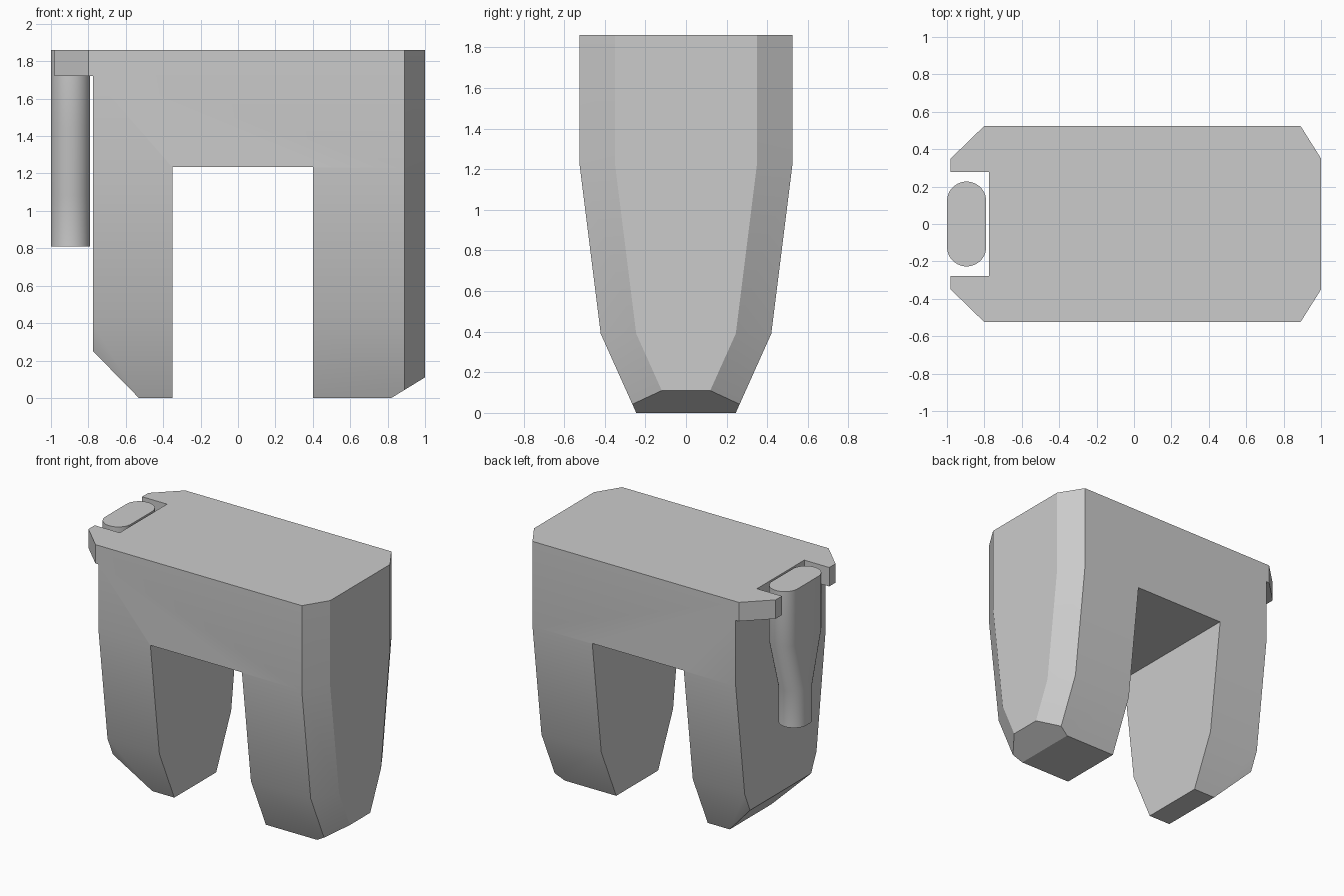
import bpy, bmesh, math
from mathutils import Vector

if "Cube" in bpy.data.objects:
    bpy.data.objects.remove(bpy.data.objects["Cube"])

grey = bpy.data.materials.new("light grey")
grey.diffuse_color = (0.6, 0.6, 0.6, 1)
grey.use_nodes = True
grey.node_tree.nodes["Principled BSDF"].inputs["Base Color"].default_value = grey.diffuse_color


def finish(name, bm):
    bmesh.ops.recalc_face_normals(bm, faces=bm.faces)
    mesh = bpy.data.meshes.new(name)
    bm.to_mesh(mesh)
    bm.free()
    ob = bpy.data.objects.new(name, mesh)
    bpy.context.collection.objects.link(ob)
    return ob


def box(lo, hi):
    lo, hi = Vector(lo), Vector(hi)
    bm = bmesh.new()
    bmesh.ops.create_cube(bm, size=1)
    for v in bm.verts:
        v.co = (lo + hi) / 2 + v.co * (hi - lo)
    return bm


def trim(bm, point, normal):
    # slice off everything on the normal side of a plane and cap the cut
    geom = bm.verts[:] + bm.edges[:] + bm.faces[:]
    cut = bmesh.ops.bisect_plane(bm, geom=geom, dist=1e-5, plane_co=point,
                                 plane_no=Vector(normal).normalized(), clear_outer=True)
    edges = [e for e in cut["geom_cut"] if isinstance(e, bmesh.types.BMEdge)]
    bmesh.ops.holes_fill(bm, edges=edges)


def select(ob):
    bpy.ops.object.select_all(action='DESELECT')
    ob.select_set(True)
    bpy.context.view_layer.objects.active = ob


def smooth(ob):
    ob.data.materials.clear()
    ob.data.materials.append(grey)
    select(ob)
    bpy.ops.object.shade_smooth_by_angle(angle=math.radians(30))


# Body: a block trimmed to its tapered, chamfered hull
bm = box((-0.98, -0.525, 0), (1, 0.525, 1.86))
for s in (1, -1):
    trim(bm, (0, s * 0.525, 1.23), (0, s * 0.84, -0.105))     # gentle side taper
    trim(bm, (0, s * 0.42, 0.39), (0, s * 0.39, -0.175))      # steep taper at the feet
    trim(bm, (-0.8, s * 0.525, 1.8), (-0.175, s * 0.18, 0))   # corners of the lip
# Right-hand vertical chamfers follow the tapered sides
for s in (1, -1):
    for y, z, dy, dz in ((0.525, 1.23, 1, 0), (0.525, 1.23, 0.84, -0.105),
                         (0.42, 0.39, 0.39, -0.175)):
        trim(bm, (0.89, s * y, z), (dy * 0.175 / 0.11, s * dy, dz))
trim(bm, (-0.53, 0, 0), (-0.25, 0, -0.245))                   # left toe
trim(bm, (0.82, 0, 0), (0.11, 0, -0.18))                      # right toe
body = finish("body", bm)

# Openings: gap between legs, space under the lip, slot in the lip
for lo, hi in (((-0.35, -1, -1), (0.4, 1, 1.235)),
               ((-2, -1, -1), (-0.775, 1, 1.72)),
               ((-2, -0.277, 1.5), (-0.775, 0.277, 2))):
    cutter = finish("cutter", box(lo, hi))
    cutter.hide_render = True
    mod = body.modifiers.new("cut", 'BOOLEAN')
    mod.operation, mod.solver, mod.object = 'DIFFERENCE', 'EXACT', cutter
    select(body)
    bpy.ops.object.modifier_apply(modifier=mod.name)
    bpy.data.objects.remove(cutter)
smooth(body)

# Peg in the slot: rounded bar that narrows to a round rod
bm = bmesh.new()
N, R = 32, 0.105
rings = []
for z, half in ((1.86, 0.122), (1.45, 0.122), (1.08, 0.015), (0.81, 0.015)):
    ring = []
    for i in range(N):
        a = 2 * math.pi * (i + 0.5) / N
        y = R * math.sin(a)
        ring.append(bm.verts.new((-0.895 + R * math.cos(a), y + math.copysign(half, y), z)))
    rings.append(ring)
for a, b in zip(rings, rings[1:]):
    for i in range(N):
        j = (i + 1) % N
        bm.faces.new((a[i], a[j], b[j], b[i]))
bm.faces.new(rings[0])
bm.faces.new(rings[-1])
smooth(finish("slot_peg", bm))
